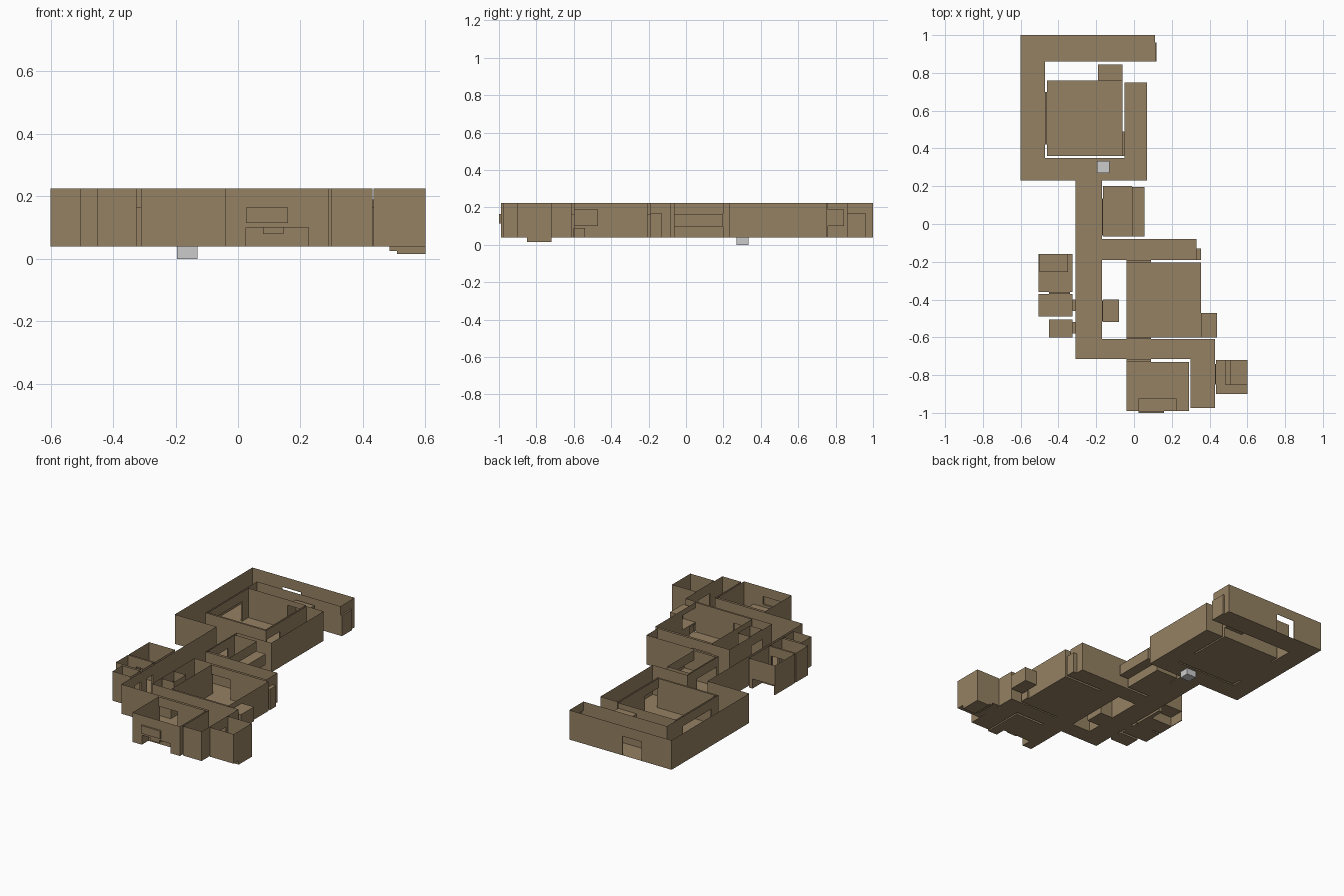
import bpy, bmesh

if "Cube" in bpy.data.objects:
    bpy.data.objects.remove(bpy.data.objects["Cube"])

FLOOR, TOP, DOOR = 0.04, 0.225, 0.165
E = 0.004

brown = bpy.data.materials.new("brown_stone")
brown.diffuse_color = (0.30, 0.22, 0.125, 1)
brown.use_nodes = True
brown.node_tree.nodes["Principled BSDF"].inputs["Base Color"].default_value = brown.diffuse_color


def rect(x0, x1, y0, y1):
    return [(x0, y1), (x1, y1), (x1, y0), (x0, y0)]  # clockwise outline


def finish(name, quads):
    bm = bmesh.new()
    for q in quads:
        bm.faces.new([bm.verts.new(p) for p in q])
    bmesh.ops.remove_doubles(bm, verts=bm.verts, dist=1e-4)
    me = bpy.data.meshes.new(name)
    bm.to_mesh(me)
    bm.free()
    me.materials.append(brown)
    ob = bpy.data.objects.new(name, me)
    bpy.context.collection.objects.link(ob)


def shell(name, box, skip, inward=True):
    """Box sheet leaving out the sides listed in skip (w e s n b t)."""
    x0, x1, y0, y1, a, b = box
    f = {"b": [(x0, y0, a), (x1, y0, a), (x1, y1, a), (x0, y1, a)],
         "t": [(x0, y1, b), (x1, y1, b), (x1, y0, b), (x0, y0, b)],
         "w": [(x0, y0, a), (x0, y1, a), (x0, y1, b), (x0, y0, b)],
         "e": [(x1, y1, a), (x1, y0, a), (x1, y0, b), (x1, y1, b)],
         "s": [(x1, y0, a), (x0, y0, a), (x0, y0, b), (x1, y0, b)],
         "n": [(x0, y1, a), (x1, y1, a), (x1, y1, b), (x0, y1, b)]}
    finish(name, [q if inward else q[::-1] for k, q in f.items() if k not in skip])


def inside(p, box, e=0.0):
    return all(box[2 * i] - e < p[i] < box[2 * i + 1] + e for i in range(3))


def in_poly(x, y, pts):
    c = False
    for (ax, ay), (bx, by) in zip(pts, pts[1:] + pts[:1]):
        if (ay > y) != (by > y) and x < ax + (y - ay) * (bx - ax) / (by - ay):
            c = not c
    return c


# Openings: box limits and the sides left open
openings = {
    "upper_room_west_door": ((-.47, -.46, .42, .70, FLOOR, DOOR), "we"),
    "upper_room_east_door": ((-.06, -.05, .36, .49, FLOOR, DOOR), "we"),
    "upper_alcove": ((-.19, -.06, .76, .845, .10, .19), "s"),
    "end_door_recess": ((.11, .12, .86, .96, FLOOR, .17), "w"),
    "back_doorway": ((-.39, -.26, .998, 1.0, FLOOR, .16), "sn"),
    "middle_room_door": ((-.17, -.163, -.06, .135, FLOOR, DOOR), "we"),
    "middle_shelf_alcove": ((-.01, .055, -.065, .195, .097, .165), "w"),
    "arm_door_recess": ((.33, .355, -.19, -.13, FLOOR, .17), "w"),
    "hall_north_door": ((-.04, .09, -.205, -.19, FLOOR, DOOR), "sn"),
    "hall_south_door": ((-.04, .09, -.61, -.60, FLOOR, DOOR), "sn"),
    "hall_alcove": ((.355, .44, -.60, -.47, .10, .19), "w"),
    "hall_low_vent": ((.355, .365, -.595, -.54, FLOOR, .09), "w"),
    "front_room_door": ((-.04, .09, -.73, -.715, FLOOR, DOOR), "sn"),
    "front_window": ((.025, .16, -1.0, -.99, .115, .165), "n"),
    "side_room_door": ((-.17, -.165, -.515, -.405, FLOOR, DOOR), "we"),
    "east_room_door": ((.43, .434, -.85, -.74, FLOOR, DOOR), "we"),
    "west_door_a": ((-.325, -.31, -.46, -.40, FLOOR, DOOR), "we"),
    "west_door_b": ((-.325, -.31, -.58, -.52, FLOOR, DOOR), "we"),
    "west_link": ((-.45, -.34, -.37, -.36, FLOOR, DOOR), "sn"),
}
# Solid counters standing in rooms, and the sunken floor
counters = {
    "front_counter": ((.025, .225, -.99, -.925, FLOOR, .10), "bs"),
    "west_counter": ((-.50, -.35, -.255, -.16, FLOOR, .10), "bn"),
}
pits = [(.485, .60, -.85, -.72, .0, FLOOR + E)]
wall_cuts = [b for b, s in openings.values()] + [b for b, s in counters.values()]
floor_cuts = [b for b, s in counters.values()] + pits


def room(name, pts):
    quads = []
    # walls, split around every opening
    for a, b in zip(pts, pts[1:] + pts[:1]):
        ax = 0 if abs(a[0] - b[0]) > 1e-6 else 1
        lo, hi = sorted((a[ax], b[ax]))
        other = 1 - ax
        cuts = [c for c in wall_cuts
                if c[2 * other] - E < a[other] < c[2 * other + 1] + E
                and c[2 * ax] < hi and c[2 * ax + 1] > lo]
        ts = sorted({lo, hi} | {t for c in cuts for t in c[2*ax:2*ax+2] if lo < t < hi})
        zs = sorted({FLOOR, TOP} | {z for c in cuts for z in c[4:6]})
        for t0, t1 in zip(ts, ts[1:]):
            for z0, z1 in zip(zs, zs[1:]):
                mid = [0, 0, (z0 + z1) / 2]
                mid[ax], mid[other] = (t0 + t1) / 2, a[other]
                if any(inside(mid, c, E) for c in cuts):
                    continue
                s, e = (t0, t1) if b[ax] > a[ax] else (t1, t0)
                P = (lambda t, z: (t, a[1], z)) if ax == 0 else (lambda t, z: (a[0], t, z))
                quads.append([P(s, z0), P(e, z0), P(e, z1), P(s, z1)])
    # floor, split around counters and the pit
    xs = sorted({p[0] for p in pts} | {v for c in floor_cuts for v in c[0:2]})
    ys = sorted({p[1] for p in pts} | {v for c in floor_cuts for v in c[2:4]})
    for x0, x1 in zip(xs, xs[1:]):
        for y0, y1 in zip(ys, ys[1:]):
            mx, my = (x0 + x1) / 2, (y0 + y1) / 2
            if in_poly(mx, my, pts) and not any(inside((mx, my, FLOOR + .001), c) for c in floor_cuts):
                quads.append([(x0, y0, FLOOR), (x1, y0, FLOOR), (x1, y1, FLOOR), (x0, y1, FLOOR)])
    finish(name, quads)


# Continuous corridor
room("corridor", [
    (-.6, 1), (.11, 1), (.11, .86), (-.47, .86), (-.47, .35), (-.05, .35), (-.05, .75),
    (.07, .75), (.07, .23), (-.17, .23), (-.17, -.08), (.33, -.08), (.33, -.19),
    (-.17, -.19), (-.17, -.61), (.43, -.61), (.43, -.975), (.30, -.975), (.30, -.715),
    (-.31, -.715), (-.31, .23), (-.6, .23)])

# Separate rooms
for name, r in {
    "upper_room": (-.46, -.06, .36, .76),
    "middle_room": (-.163, -.01, -.065, .20),
    "hall": (-.04, .355, -.60, -.205),
    "front_room": (-.04, .29, -.99, -.73),
    "side_room": (-.165, -.08, -.52, -.40),
    "east_room": (.434, .60, -.90, -.72),
    "west_room_north": (-.505, -.325, -.36, -.16),
    "west_room_middle": (-.505, -.325, -.49, -.37),
    "west_room_south": (-.45, -.325, -.60, -.505),
}.items():
    room(name, rect(*r))

for name, (box, skip) in openings.items():
    shell(name, box, skip)
for name, (box, skip) in counters.items():
    shell(name, box, skip, inward=False)

# Small opening block below the front counter, and the sunken steps
shell("counter_niche", (.08, .145, -.985, -.93, .08, .10), "b", inward=False)
shell("pit_step", (.485, .51, -.85, -.72, .025, FLOOR), "te")
shell("pit_floor", (.51, .60, -.85, -.72, .015, FLOOR), "tw")
finish("pit_riser", [[(.51, -.85, .015), (.51, -.72, .015), (.51, -.72, .025), (.51, -.85, .025)]])

# Plain grey marker cube, half sunk in the floor
bpy.ops.mesh.primitive_cube_add(size=1, location=(-.163, .302, .035))
marker = bpy.context.object
marker.name = "marker_cube"
marker.scale = (.066, .062, .07)
